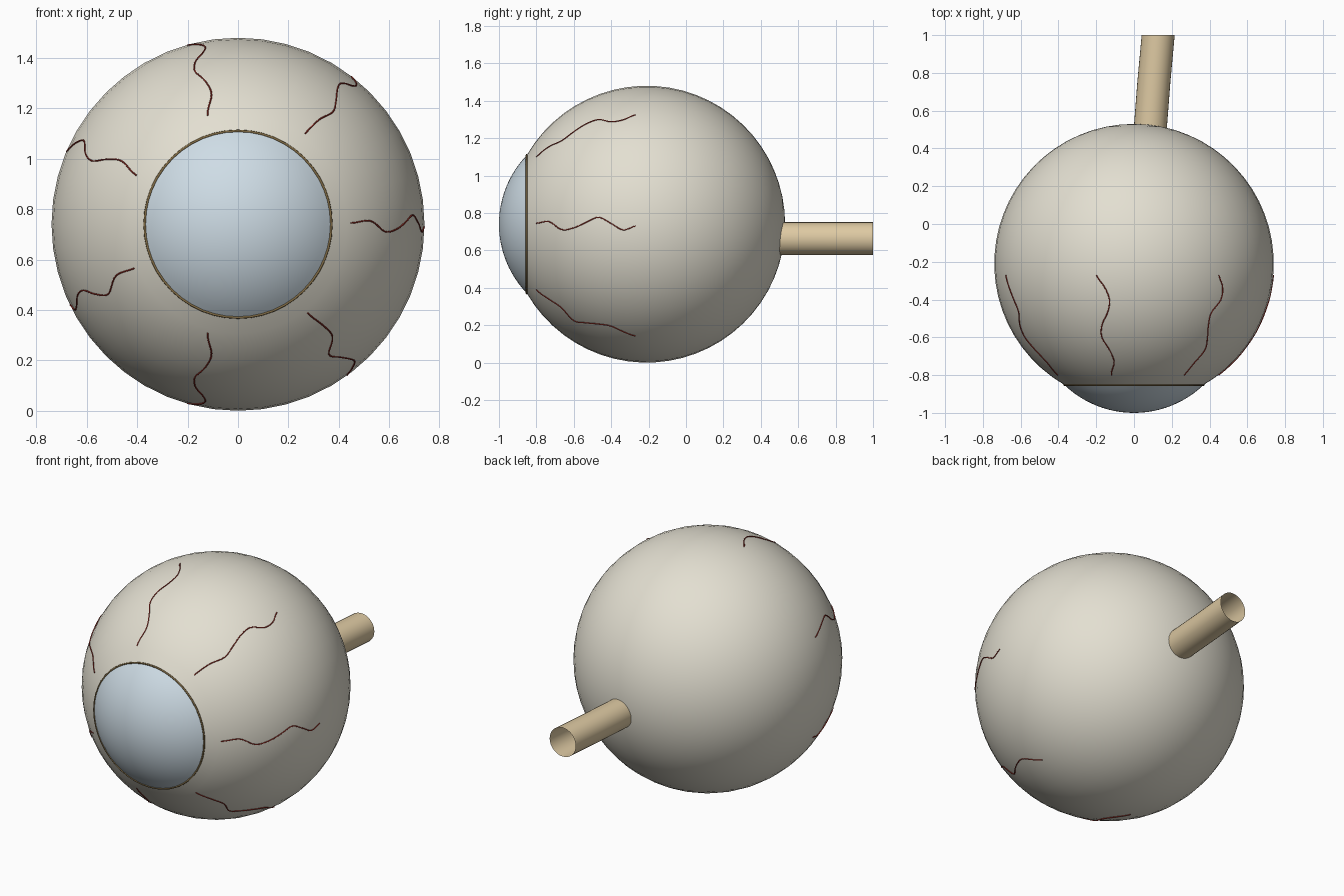
import bpy, bmesh, math
from mathutils import Vector

if "Cube" in bpy.data.objects:
    bpy.data.objects.remove(bpy.data.objects["Cube"])

CENTRE = Vector((0, -0.21, 0.74))   # middle of the eyeball
R = 0.74                            # eyeball radius
RIM = 0.37                          # cornea base radius
SEG = 48


def material(name, rgb):
    m = bpy.data.materials.new(name)
    m.diffuse_color = (*rgb, 1)
    m.use_nodes = True
    m.node_tree.nodes["Principled BSDF"].inputs["Base Color"].default_value = m.diffuse_color
    return m


white = material("warm white", (0.77, 0.74, 0.64))
blue = material("pale blue", (0.62, 0.72, 0.79))
tan = material("tan", (0.72, 0.58, 0.36))
red = material("dark red", (0.33, 0.03, 0.02))
brown = material("rim brown", (0.22, 0.15, 0.06))


def mesh_object(name, bm, mat):
    bmesh.ops.recalc_face_normals(bm, faces=bm.faces)
    for f in bm.faces:
        f.smooth = True
    me = bpy.data.meshes.new(name)
    bm.to_mesh(me)
    bm.free()
    me.materials.append(mat)
    ob = bpy.data.objects.new(name, me)
    bpy.context.collection.objects.link(ob)
    return ob


def lathe(name, profile, mat, closed=False):
    """Spin (radius, y) points around the eye's front-to-back axis."""
    bm = bmesh.new()
    vs = [bm.verts.new((r, y, CENTRE.z)) for r, y in profile]
    pairs = list(zip(vs, vs[1:])) + ([(vs[-1], vs[0])] if closed else [])
    edges = [bm.edges.new(p) for p in pairs]
    bmesh.ops.spin(bm, geom=vs + edges, cent=(0, 0, CENTRE.z), axis=(0, 1, 0),
                   angle=2 * math.pi, steps=SEG)
    bmesh.ops.remove_doubles(bm, verts=bm.verts, dist=1e-5)
    return mesh_object(name, bm, mat)


# Eyeball: sphere with a round opening at the front
start = math.asin(RIM / R)
rim_y = CENTRE.y - R * math.cos(start)
n = 26
angles = [start + (math.pi - start) * i / n for i in range(n + 1)]
lathe("eyeball", [(R * math.sin(a), CENTRE.y - R * math.cos(a)) for a in angles], white)

# Cornea: shallower dome bulging out of the opening
depth = rim_y + 1.0
cr = (RIM ** 2 + depth ** 2) / (2 * depth)
edge = math.asin(RIM / cr)
lathe("cornea", [(cr * math.sin(edge * i / 12), -1.0 + cr - cr * math.cos(edge * i / 12))
                 for i in range(13)], blue)

# Thin ring where cornea and eyeball meet
lathe("cornea_rim", [(RIM + 0.005 * math.cos(t * math.pi / 4),
                      rim_y - 0.001 + 0.005 * math.sin(t * math.pi / 4))
                     for t in range(8)], brown, closed=True)

# Optic nerve: open tube leaning slightly to one side
bm = bmesh.new()
rings = []
for x, y in ((0.085, 0.49), (0.105, 0.75), (0.128, 1.0)):
    rings.append([bm.verts.new((x + 0.0875 * math.cos(2 * math.pi * k / 32), y,
                                0.663 + 0.0875 * math.sin(2 * math.pi * k / 32)))
                  for k in range(32)])
for a, b in zip(rings, rings[1:]):
    for k in range(32):
        j = (k + 1) % 32
        bm.faces.new((a[k], a[j], b[j], b[k]))
mesh_object("optic_nerve", bm, tan)

# Veins: seven wavy lines running back from the cornea (sideways sway in degrees)
SWAY = [
    (0.6, 1.5, -2.8, -1.8, 0.8, 3.0, 0.4, -2.4, -0.8),
    (2.0, 0.8, -1.6, 0.3, 2.2, 2.3, -1.4, -1.5, 1.0),
    (2.7, -1.3, 0.0, 2.8, 1.9, -1.2, -2.4, -0.6, 2.8),
    (0.0, -2.8, -0.5, 2.2, 1.0, -2.7, -1.5, 0.7, 2.6),
    (-2.7, -2.9, 2.5, 0.5, -2.5, -2.0, 0.8, 2.0, 0.0),
    (-2.7, 1.3, 0.0, -2.8, -1.9, 1.2, 2.4, 0.6, -2.8),
    (-0.4, 1.5, 1.5, -3.6, -1.0, 1.1, 1.8, -0.5, -2.7),
]


def smooth_at(vals, t):
    """Catmull-Rom interpolation through evenly spaced values."""
    i = min(int(t), len(vals) - 2)
    u = t - i
    p0, p1, p2, p3 = (vals[min(max(i + k, 0), len(vals) - 1)] for k in (-1, 0, 1, 2))
    return 0.5 * (2 * p1 + (p2 - p0) * u + (2 * p0 - 5 * p1 + 4 * p2 - p3) * u ** 2
                  + (3 * p1 - p0 - 3 * p2 + p3) * u ** 3)


for v, sway in enumerate(SWAY):
    cu = bpy.data.curves.new("vein", "CURVE")
    cu.dimensions = "3D"
    cu.bevel_depth = 0.003
    cu.bevel_resolution = 1
    cu.use_fill_caps = True
    sp = cu.splines.new("POLY")
    steps = 40
    sp.points.add(steps)
    for s in range(steps + 1):
        y = -0.80 + 0.53 * s / steps
        a = math.radians(v * 360 / 7 + smooth_at(sway, 8 * s / steps))
        r = math.sqrt((R + 0.0005) ** 2 - (y - CENTRE.y) ** 2)
        sp.points[s].co = (r * math.cos(a), y, CENTRE.z + r * math.sin(a), 1)
    cu.materials.append(red)
    bpy.context.collection.objects.link(bpy.data.objects.new(f"vein_{v + 1}", cu))
